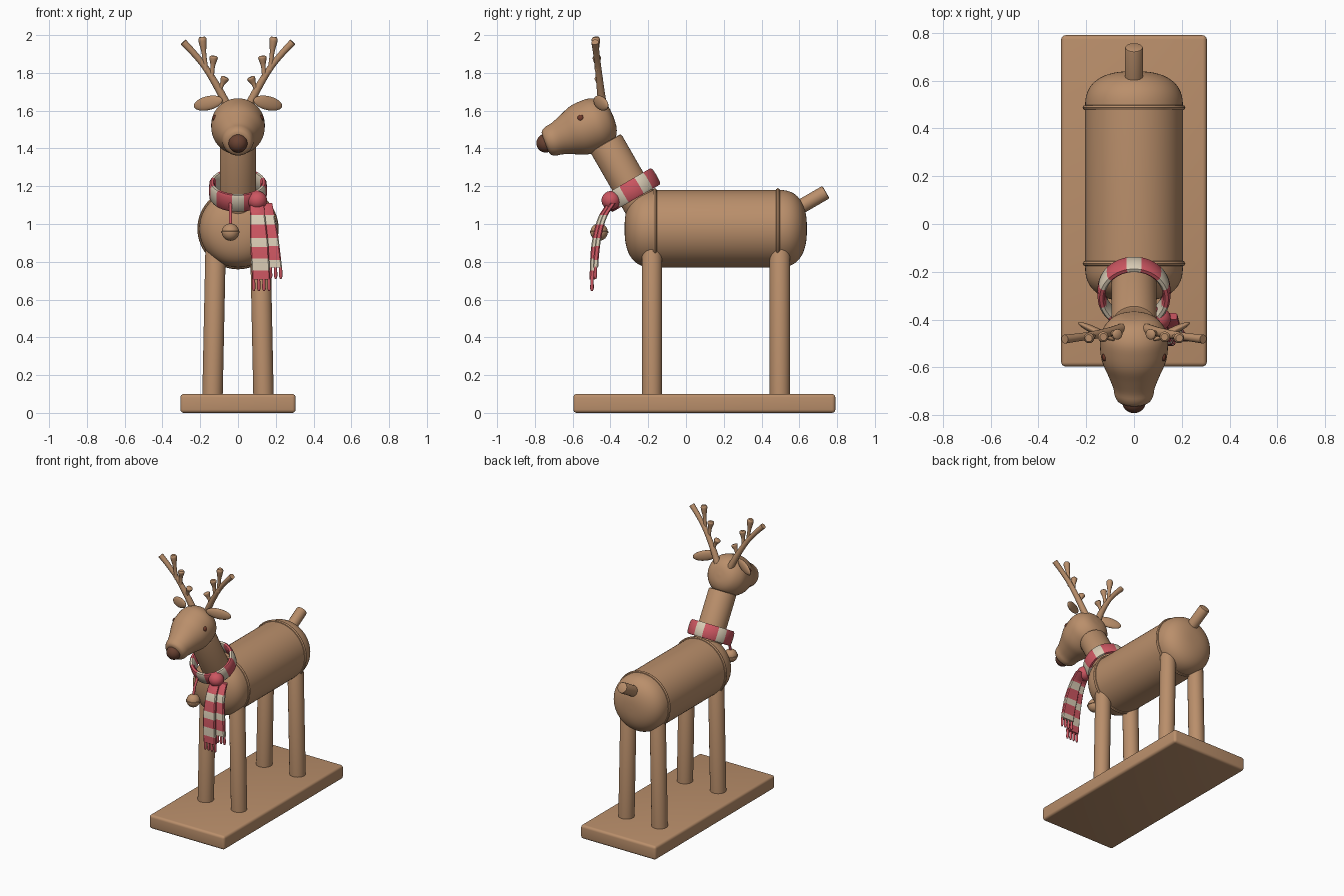
import bpy, bmesh, math
from mathutils import Vector, Matrix

if "Cube" in bpy.data.objects:
    bpy.data.objects.remove(bpy.data.objects["Cube"])


def material(name, rgb):
    m = bpy.data.materials.new(name)
    m.diffuse_color = [((c / 255 + 0.055) / 1.055) ** 2.4 for c in rgb] + [1]
    m.use_nodes = True
    m.node_tree.nodes["Principled BSDF"].inputs["Base Color"].default_value = m.diffuse_color
    return m


WOOD = material("wood", (186, 143, 107))
DARK = material("dark_brown", (105, 66, 50))
EYE = material("eye_brown", (112, 58, 42))
RED = material("scarf_red", (204, 86, 97))
CREAM = material("scarf_cream", (216, 203, 180))


def finish(name, bm, mats, angle=40):
    bmesh.ops.recalc_face_normals(bm, faces=bm.faces)
    me = bpy.data.meshes.new(name)
    bm.to_mesh(me)
    bm.free()
    for m in mats:
        me.materials.append(m)
    ob = bpy.data.objects.new(name, me)
    bpy.context.collection.objects.link(ob)
    bpy.ops.object.select_all(action='DESELECT')
    ob.select_set(True)
    bpy.context.view_layer.objects.active = ob
    bpy.ops.object.shade_smooth_by_angle(angle=math.radians(angle))
    return ob


def loft(name, rings, mats, closed=False, index=lambda i: 0, angle=40):
    """Skin a list of rings; index(i) gives the material of segment i."""
    bm = bmesh.new()
    vs = [[bm.verts.new(p) for p in r] for r in rings]
    n, k = len(vs), len(vs[0])
    for i in range(n if closed else n - 1):
        a, b = vs[i], vs[(i + 1) % n]
        for j in range(k):
            f = bm.faces.new((a[j], a[(j + 1) % k], b[(j + 1) % k], b[j]))
            f.material_index = index(i)
    if not closed:
        bm.faces.new(vs[0]).material_index = index(0)
        bm.faces.new(vs[-1]).material_index = index(n - 2)
    return finish(name, bm, mats, angle)


def smooth(pts, steps=5):
    """Catmull-Rom through points of any dimension."""
    p = [Vector(q) for q in pts]
    p = [2 * p[0] - p[1]] + p + [2 * p[-1] - p[-2]]
    out = []
    for a, b, c, d in zip(p, p[1:], p[2:], p[3:]):
        for s in range(steps):
            t = s / steps
            out.append(0.5 * (2 * b + (c - a) * t + (2 * a - 5 * b + 4 * c - d) * t * t
                              + (3 * b - a - 3 * c + d) * t ** 3))
    return out + [p[-2]]


def tube(name, pts, mat=WOOD, sides=16):
    """Round tube through (x, y, z, radius) points."""
    rings = []
    for i, q in enumerate(pts):
        d = Vector(pts[min(i + 1, len(pts) - 1)][:3]) - Vector(pts[max(i - 1, 0)][:3])
        u = d.cross(Vector((1, 0, 0))).normalized()
        v = d.cross(u).normalized()
        rings.append([Vector(q[:3]) + q[3] * (u * math.cos(a) + v * math.sin(a))
                      for a in (2 * math.pi * j / sides for j in range(sides))])
    return loft(name, rings, [mat])


def turned(name, start, end, profile, mat=WOOD, sides=40):
    """Lathe (distance, radius) profile along the line start-end."""
    s = Vector(start)
    d = (Vector(end) - s).normalized()
    return tube(name, [(*(s + d * t), max(r, 0.001)) for t, r in profile], mat, sides)


def peg(name, start, end, r, b=0.006, sides=32):
    n = (Vector(end) - Vector(start)).length
    return turned(name, start, end, [(0, r - b), (b, r), (n - b, r), (n - b * .3, r - b * .3), (n, r - b)],
                  sides=sides)


def ball(name, loc, mat, scale, rot=Matrix.Identity(4)):
    bm = bmesh.new()
    bmesh.ops.create_uvsphere(bm, u_segments=28, v_segments=16, radius=1,
                              matrix=Matrix.Translation(loc) @ rot @ Matrix.Diagonal((*scale, 1)))
    return finish(name, bm, [mat], 60)


# base board
bm = bmesh.new()
bmesh.ops.create_cube(bm, size=1, matrix=Matrix.Translation((0, 0.097, 0.05)) @ Matrix.Diagonal((0.61, 1.387, 0.1, 1)))
bmesh.ops.bevel(bm, geom=bm.edges[:], offset=0.018, segments=4, profile=0.5, affect='EDGES')
finish("base_board", bm, [WOOD])

# barrel body with rounded ends, and its two raised bands
R, D, L = 0.205, 0.15, 0.965
cap = [(D * math.sin(a) ** 0.8, R * max(math.cos(a), 0) ** 0.8)
       for a in (math.pi / 2 * i / 14 for i in range(15))]
profile = [(D - t, r) for t, r in reversed(cap)] + [(L - D + t, r) for t, r in cap]
turned("body", (0, -0.325, 0.975), (0, 1, 0.975), profile, sides=64)
for name, y in (("front_band", -0.165), ("back_band", 0.487)):
    turned(name, (0, y - 0.012, 0.975), (0, 1, 0.975),
           [(0, 0.2), (0.003, 0.21), (0.012, 0.215), (0.021, 0.21), (0.024, 0.2)], sides=64)

# legs and tail
for s, side in ((-1, "left"), (1, "right")):
    for name, y in (("front", -0.18), ("back", 0.497)):
        peg(f"{name}_{side}_leg", (s * 0.135, y, 0.09), (s * 0.118, y, 0.9), 0.054)
peg("tail", (0, 0.57, 1.07), (0, 0.741, 1.169), 0.038, 0.008)

# neck and head
peg("neck", (0, -0.19, 1.02), (0, -0.426, 1.43), 0.095, 0.01, 40)
head = smooth([(0, 0.001), (0.006, 0.06), (0.03, 0.105), (0.08, 0.137), (0.14, 0.142), (0.2, 0.135),
               (0.26, 0.111), (0.32, 0.088), (0.36, 0.08), (0.385, 0.06), (0.392, 0.001)], 4)
turned("head", (0, -0.383, 1.566), (0, -0.748, 1.426), head, sides=48)
ball("nose", (0, -0.743, 1.428), DARK, (0.05, 0.049, 0.05))

for s, side in ((-1, "left"), (1, "right")):
    # eyes
    ball(f"{side}_eye", (s * 0.121, -0.557, 1.56), EYE, (0.014, 0.018, 0.018))
    # leaf-shaped ears
    a = Vector((s * 0.87, 0.42, -0.2)).normalized()
    thin = a.cross(Vector((0, 0, 1))).normalized()
    rot = Matrix((a, thin, a.cross(thin))).transposed().to_4x4()
    ball(f"{side}_ear", (s * 0.158, -0.45, 1.64), WOOD, (0.086, 0.016, 0.037), rot)
    # antler beam and club-ended tines
    beam = [(s * 0.05, -0.44, 1.61, 0.024), (s * 0.1, -0.452, 1.71, 0.02), (s * 0.17, -0.465, 1.825, 0.017),
            (s * 0.235, -0.475, 1.905, 0.017), (s * 0.29, -0.482, 1.963, 0.019)]
    tube(f"{side}_antler_beam", smooth(beam))
    tines = [((0.17, 1.815), (0.19, 1.99), -0.47), ((0.14, 1.78), (0.128, 1.89), -0.465),
             ((0.103, 1.70), (0.066, 1.778), -0.455)]
    for i, ((x0, z0), (x1, z1), y) in enumerate(tines):
        def at(t, r):
            return (s * (x0 + (x1 - x0) * t), y - 0.008 * t, z0 + (z1 - z0) * t, r)
        tube(f"{side}_antler_tine_{i + 1}", smooth([at(0, 0.013), at(0.5, 0.012), at(0.8, 0.02),
                                                    at(0.93, 0.022), at(1, 0.015)], 4))

# striped scarf loop around the neck
n, w, X = Vector((0, -0.5, 0.866)), Vector((0, 0.866, 0.5)), Vector((1, 0, 0))
mid, N = Vector((0, -0.288, 1.18)), 120
section = [(0.122, -0.038), (0.13, -0.05), (0.144, -0.05), (0.152, -0.038),
           (0.154, 0), (0.152, 0.038), (0.144, 0.05), (0.13, 0.05), (0.122, 0.038)]
rings = []
for i in range(N):
    a = 2 * math.pi * i / N
    out = X * math.cos(a) + w * math.sin(a)
    rings.append([mid + out * r + n * h for r, h in section])
loft("scarf_loop", rings, [RED, CREAM], True,
     lambda i: int(abs(((i + 0.5) * 360 / N - 60) % 60 - 30) < 12))
ball("scarf_knot", (0.102, -0.397, 1.125), RED, (0.052, 0.05, 0.05))

# hanging scarf ends with fringe
for name, x0, x1, z1, dy in (("long", 0.1, 0.123, 0.705, -0.004), ("short", 0.145, 0.185, 0.77, 0.014)):
    path = smooth([(-0.4, 1.11), (-0.445, 1.04), (-0.472, 0.95), (-0.487, 0.85), (-0.493, z1)], 12)
    top, rings = path[0].y, []
    for p in path:
        t = (top - p.y) / (top - z1)
        c = Vector((x0 + (x1 - x0) * t, p.x + dy, p.y))
        hw = 0.036 + 0.012 * min(1, t * 2)
        rings.append([c + Vector((x, y, 0)) for x, y in
                      ((-hw, -0.008), (-hw + 0.006, -0.014), (hw - 0.006, -0.014), (hw, -0.008),
                       (hw, 0.008), (hw - 0.006, 0.014), (-hw + 0.006, 0.014), (-hw, 0.008))])
    loft(f"{name}_scarf_end", rings, [RED, CREAM],
         index=lambda i: int((top - (path[i].y + path[i + 1].y) / 2 + 0.005) % 0.118 > 0.068))
    for k in range(4):
        x = x1 + (k - 1.5) * 0.027
        tube(f"{name}_fringe_{k + 1}", [(x, -0.493 + dy, z1 + 0.005, 0.008), (x + 0.001, -0.494 + dy, z1 - 0.045, 0.01),
                                        (x + 0.001, -0.494 + dy, z1 - 0.06, 0.005)], RED, 10)

# round bell on a cord
tube("bell_cord", [(-0.04, -0.41, 1.11, 0.009), (-0.04, -0.445, 1.05, 0.009), (-0.04, -0.46, 0.99, 0.009)], RED, 10)
ball("bell", (-0.04, -0.46, 0.957), WOOD, (0.046, 0.046, 0.046))
turned("bell_rim", (-0.04, -0.46, 0.951), (-0.04, -0.46, 2),
       [(0, 0.044), (0.002, 0.049), (0.01, 0.049), (0.012, 0.044)], sides=28)
